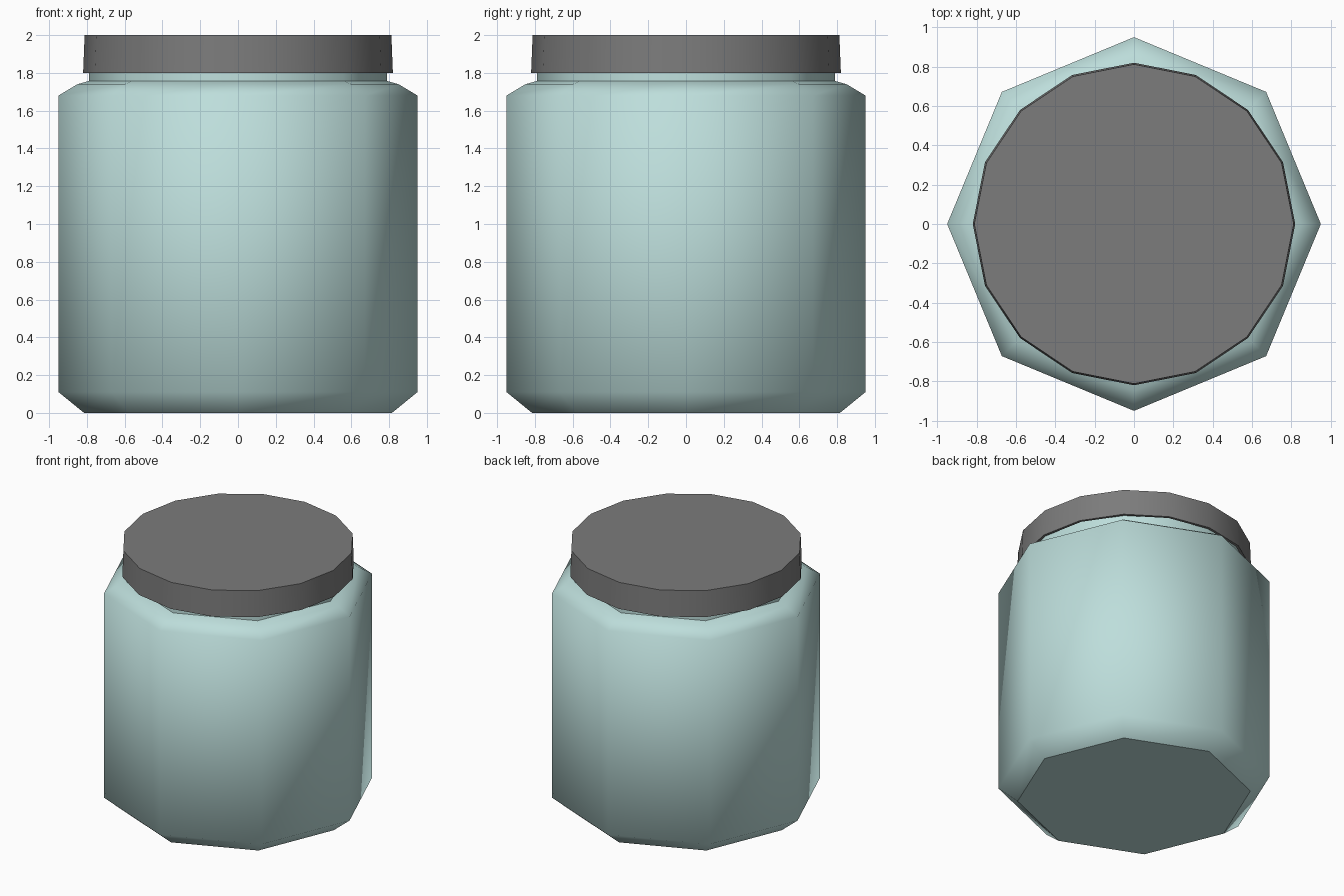
import bpy, bmesh, math

if "Cube" in bpy.data.objects:
    bpy.data.objects.remove(bpy.data.objects["Cube"])


def material(name, rgb):
    m = bpy.data.materials.new(name)
    m.diffuse_color = (*rgb, 1)
    m.use_nodes = True
    m.node_tree.nodes["Principled BSDF"].inputs["Base Color"].default_value = m.diffuse_color
    return m


def lathe(name, profile, sides, mat, sharp_rings):
    """Spin (radius, height) rings, close both ends, smooth sides with sharp rings."""
    bm = bmesh.new()
    rings = []
    for r, z in profile:
        rings.append([bm.verts.new((r * math.cos(2 * math.pi * i / sides),
                                    r * math.sin(2 * math.pi * i / sides), z))
                      for i in range(sides)])
    for a, b in zip(rings, rings[1:]):
        for i in range(sides):
            j = (i + 1) % sides
            bm.faces.new((a[i], a[j], b[j], b[i])).smooth = True
    bm.faces.new(rings[0][::-1])
    bm.faces.new(rings[-1])
    bmesh.ops.recalc_face_normals(bm, faces=bm.faces)
    for k in sharp_rings:
        for i in range(sides):
            e = bm.edges.get((rings[k][i], rings[k][(i + 1) % sides]))
            e.smooth = False
    mesh = bpy.data.meshes.new(name)
    bm.to_mesh(mesh)
    bm.free()
    mesh.materials.append(mat)
    obj = bpy.data.objects.new(name, mesh)
    bpy.context.collection.objects.link(obj)
    return obj


glass = material("pale_teal", (0.51, 0.73, 0.71))
grey = material("lid_grey", (0.2, 0.2, 0.2))

# Eight-sided jar with chamfered base, sloped shoulder and short neck
lathe("jar_body",
      [(0.815, 0), (0.95, 0.11), (0.95, 1.68), (0.85, 1.74),
       (0.79, 1.757), (0.785, 1.93)],
      8, glass, [0, 4, 5])

# Sixteen-sided lid, hollow underneath so it sits over the neck
lathe("lid",
      [(0.795, 1.96), (0.80, 1.80), (0.82, 1.80), (0.812, 2.0)],
      16, grey, [0, 1, 2, 3])
